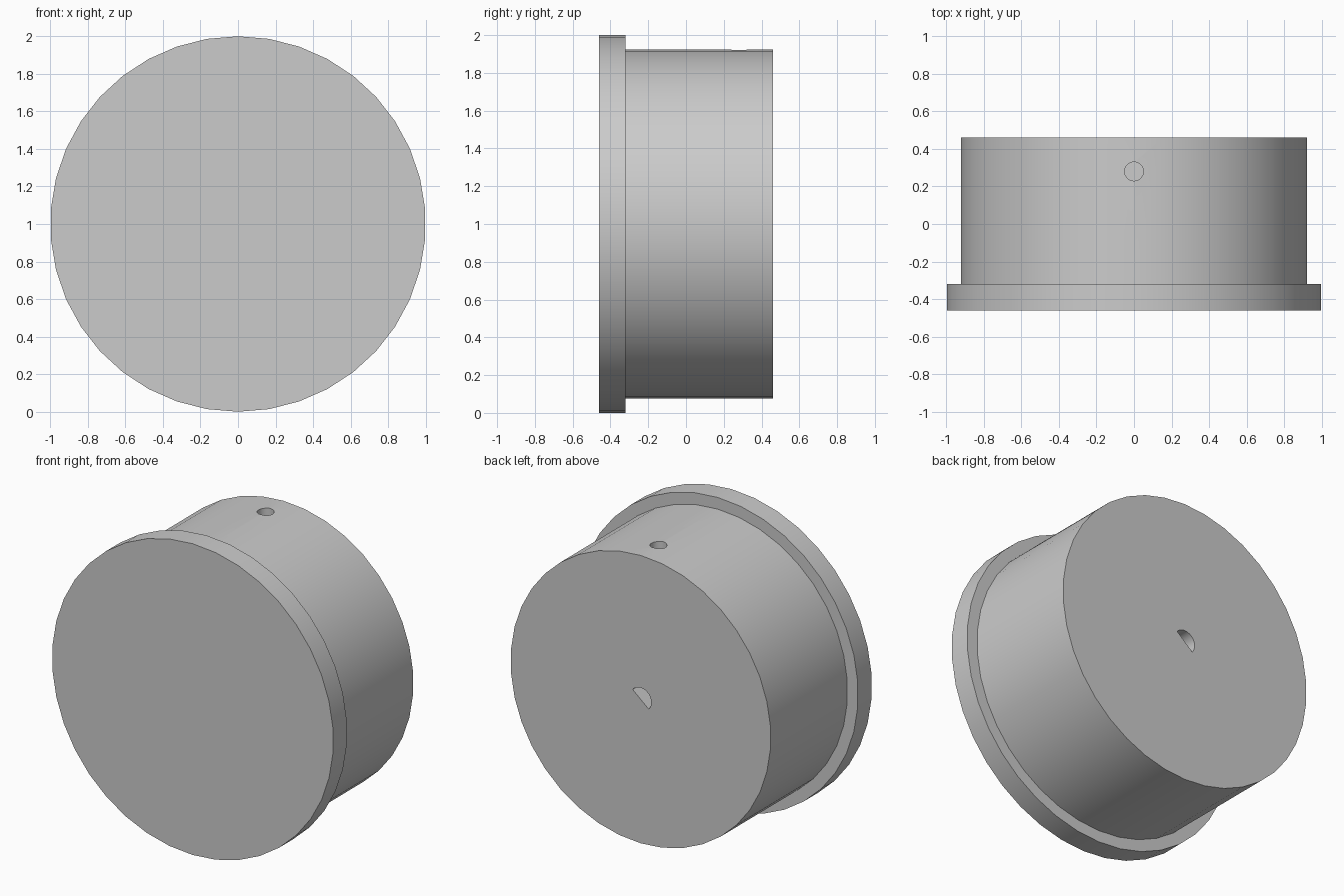
import bpy, bmesh, math
from mathutils import Matrix

old = bpy.data.objects.get("Cube")
if old:
    bpy.data.objects.remove(old, do_unlink=True)

SIDES = 38
grey = bpy.data.materials.new("plain grey")
grey.use_nodes = True
colour = (0.6, 0.6, 0.6, 1)
grey.diffuse_color = colour
grey.node_tree.nodes["Principled BSDF"].inputs["Base Color"].default_value = colour


def finish(bm, name):
    bmesh.ops.recalc_face_normals(bm, faces=bm.faces)
    mesh = bpy.data.meshes.new(name)
    bm.to_mesh(mesh)
    bm.free()
    mesh.materials.append(grey)
    obj = bpy.data.objects.new(name, mesh)
    bpy.context.collection.objects.link(obj)
    return obj


def turned(name, profile):
    """Closed solid from (radius, y) pairs around the horizontal axis."""
    bm = bmesh.new()
    rings = []
    for radius, y in profile:
        angles = [math.tau * i / SIDES for i in range(SIDES)]
        rings.append([bm.verts.new((radius * math.sin(a), y, 1 + radius * math.cos(a)))
                      for a in angles])
    for a, b in zip(rings, rings[1:]):
        for i in range(SIDES):
            j = (i + 1) % SIDES
            bm.faces.new((a[i], a[j], b[j], b[i]))
    bm.faces.new(rings[0])
    bm.faces.new(rings[-1])
    return finish(bm, name)


def cut(target, cutter):
    cutter.hide_render = True
    mod = target.modifiers.new(cutter.name, "BOOLEAN")
    mod.operation = "DIFFERENCE"
    mod.solver = "EXACT"
    mod.object = cutter
    bpy.context.view_layer.objects.active = target
    bpy.ops.object.modifier_apply(modifier=mod.name)
    bpy.data.objects.remove(cutter, do_unlink=True)


# Knob body with wide front flange
knob = turned("knob", [(1, -0.46), (1, -0.32), (0.925, -0.32), (0.925, 0.46)])

# Set screw hole in the top
bm = bmesh.new()
bmesh.ops.create_cone(bm, cap_ends=True, segments=32, radius1=0.05, radius2=0.05,
                      depth=0.6, matrix=Matrix.Translation((0, 0.28, 1.9)))
cut(knob, finish(bm, "screw_hole_cutter"))

# Half-round shaft socket in the back, its flat tilted
bm = bmesh.new()
tilt = math.radians(40)
arc = [tilt + math.pi * i / 16 for i in range(17)]
socket = bm.faces.new([bm.verts.new((0.075 * math.cos(a), 0.06, 1 + 0.075 * math.sin(a)))
                       for a in arc])
pushed = bmesh.ops.extrude_face_region(bm, geom=[socket])["geom"]
bmesh.ops.translate(bm, vec=(0, 0.5, 0),
                    verts=[v for v in pushed if isinstance(v, bmesh.types.BMVert)])
cut(knob, finish(bm, "socket_cutter"))

# Smooth sides with crisp rims
bpy.ops.object.select_all(action="DESELECT")
knob.select_set(True)
bpy.context.view_layer.objects.active = knob
bpy.ops.object.shade_smooth_by_angle(angle=math.radians(30))
